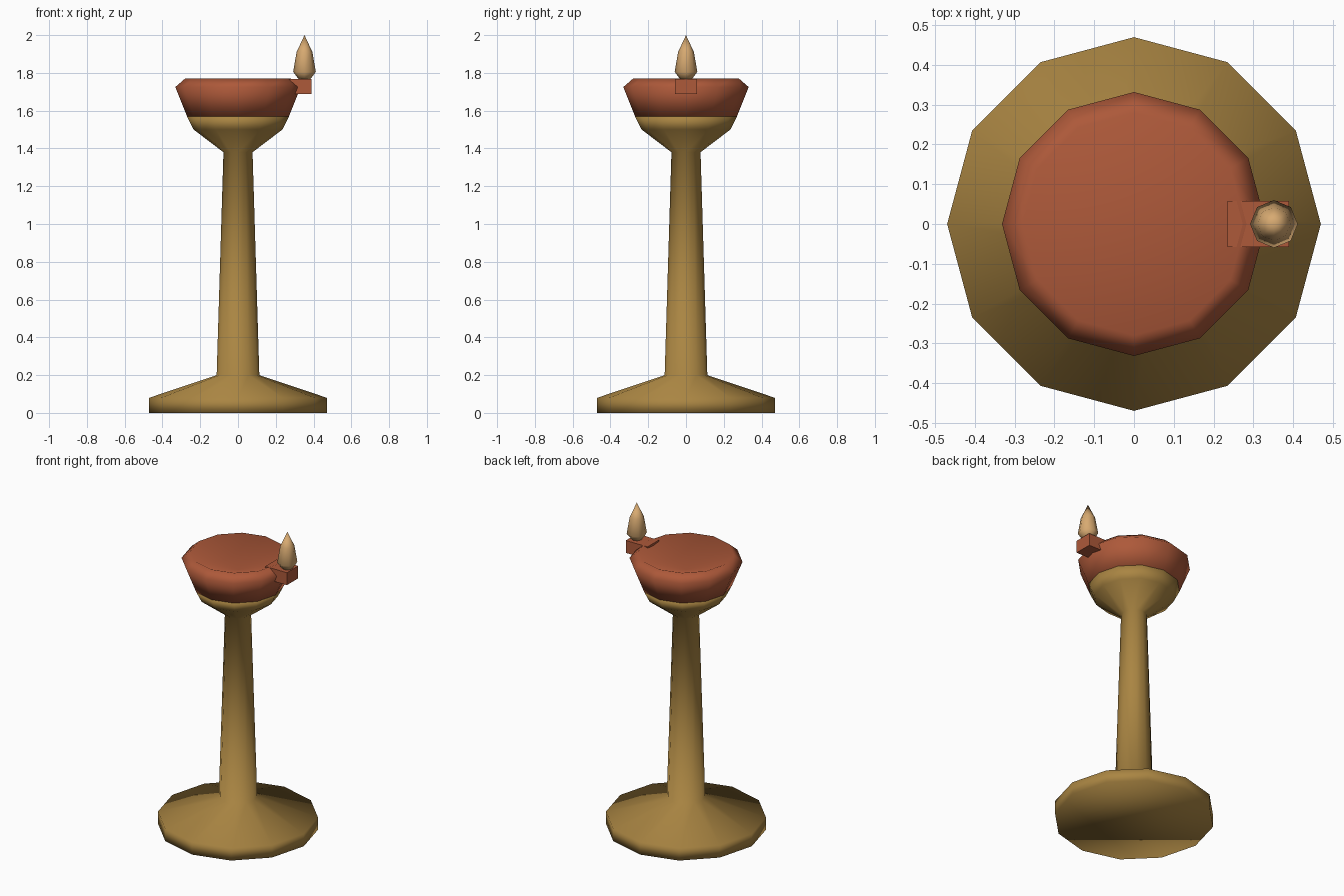
import bpy
import bmesh
import math

if "Cube" in bpy.data.objects:
    bpy.data.objects.remove(bpy.data.objects["Cube"])


def material(name, color):
    m = bpy.data.materials.new(name)
    m.diffuse_color = (*color, 1.0)
    m.use_nodes = True
    m.node_tree.nodes["Principled BSDF"].inputs["Base Color"].default_value = m.diffuse_color
    return m


def finish(bm, name, mat, smooth):
    bmesh.ops.recalc_face_normals(bm, faces=bm.faces)
    for f in bm.faces:
        f.smooth = smooth
    mesh = bpy.data.meshes.new(name)
    bm.to_mesh(mesh)
    bm.free()
    obj = bpy.data.objects.new(name, mesh)
    obj.data.materials.append(mat)
    bpy.context.collection.objects.link(obj)
    return obj


def lathe(name, profile, sides, mat, x=0.0):
    """Spin (radius, z) points into a closed solid; radius 0 makes a fan tip."""
    bm = bmesh.new()
    rings = []
    for r, z in profile:
        if r == 0:
            rings.append([bm.verts.new((x, 0, z))] * sides)
        else:
            angles = [math.tau * i / sides for i in range(sides)]
            rings.append([bm.verts.new((x + r * math.cos(a), r * math.sin(a), z))
                          for a in angles])
    for low, high in zip(rings, rings[1:]):
        for i in range(sides):
            j = (i + 1) % sides
            corners = [low[i], low[j], high[j], high[i]]
            bm.faces.new(list(dict.fromkeys(corners)))
    # Flat caps on open ends
    for (r, _), ring in ((profile[0], rings[0]), (profile[-1], rings[-1])):
        if r > 0:
            bm.faces.new(ring)
    return finish(bm, name, mat, True)


brass = material("brass", (0.40, 0.235, 0.055))
clay = material("red clay", (0.42, 0.10, 0.042))
flame = material("pale flame", (0.68, 0.40, 0.165))

# Stand: foot, tapered column and flared cup
lathe("stand", [(0.47, 0), (0.47, 0.08), (0.113, 0.2), (0.077, 1.38),
                (0.235, 1.5), (0.27, 1.57)], 12, brass)

# Oil bowl with a sunken conical top
lathe("oil_bowl", [(0.27, 1.57), (0.332, 1.725), (0.28, 1.77), (0, 1.66)],
      12, clay)

# Wick spout block
bm = bmesh.new()
bmesh.ops.create_cube(bm, size=1)
for v in bm.verts:
    v.co = (0.3125 + v.co.x * 0.155, v.co.y * 0.115, 1.7275 + v.co.z * 0.08)
finish(bm, "wick_spout", clay, False)

# Flame
lathe("flame", [(0.03, 1.765), (0.06, 1.805), (0.042, 1.91), (0, 2.0)],
      8, flame, x=0.352)
